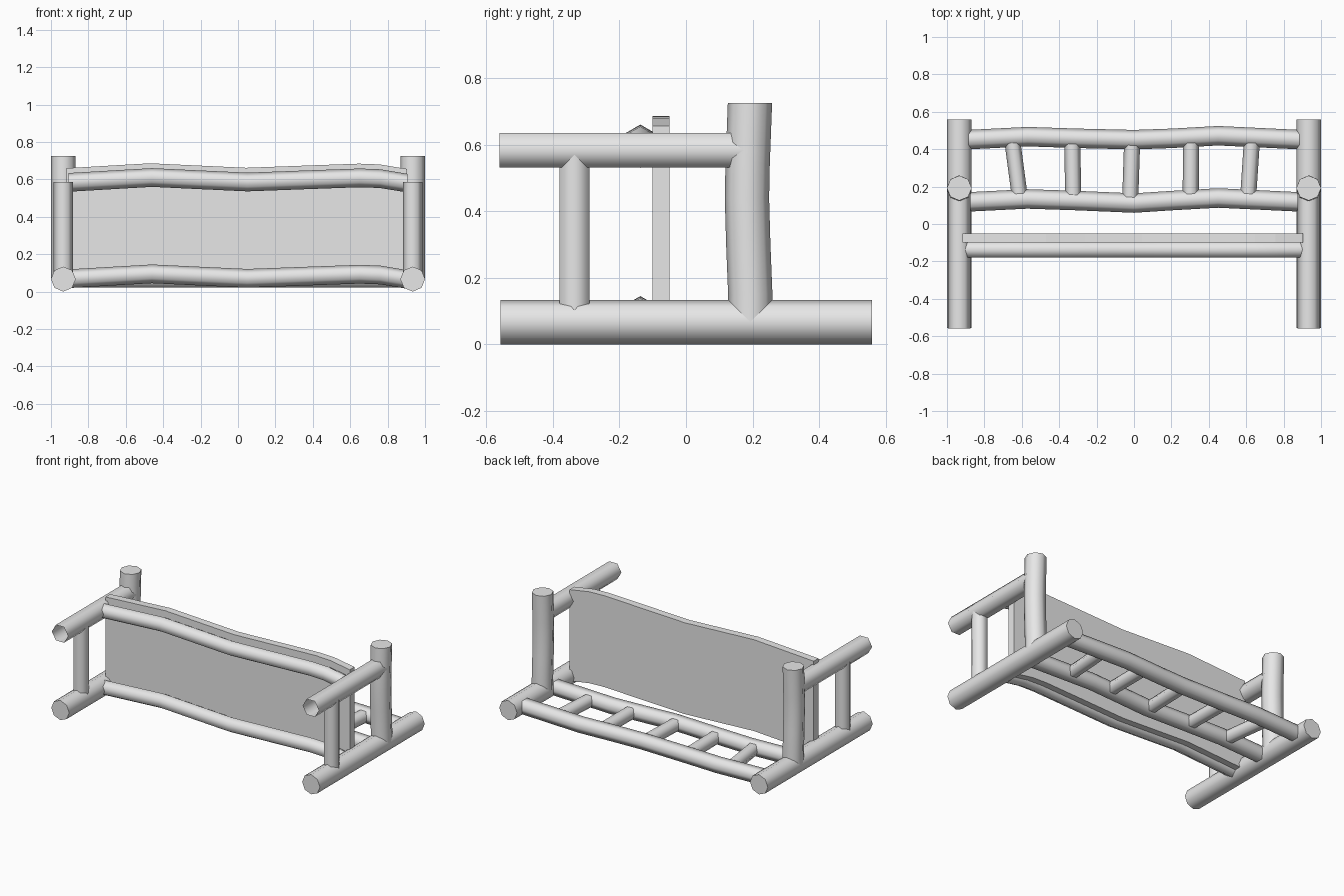
import bpy
import bmesh
import math
from mathutils import Vector

old = bpy.data.objects.get("Cube")
if old:
    bpy.data.objects.remove(old, do_unlink=True)

grey = bpy.data.materials.new("plain_grey")
grey.use_nodes = True
grey.diffuse_color = (0.8, 0.8, 0.8, 1)
grey.node_tree.nodes["Principled BSDF"].inputs["Base Color"].default_value = (0.8, 0.8, 0.8, 1)

X, Y, Z = Vector((1, 0, 0)), Vector((0, 1, 0)), Vector((0, 0, 1))


def finish(name, bm, smooth=True):
    bmesh.ops.recalc_face_normals(bm, faces=bm.faces)
    mesh = bpy.data.meshes.new(name)
    bm.to_mesh(mesh)
    bm.free()
    mesh.materials.append(grey)
    if smooth:
        mesh.shade_smooth()
        mesh.set_sharp_from_angle(angle=math.radians(65))
    obj = bpy.data.objects.new(name, mesh)
    bpy.context.collection.objects.link(obj)
    return obj


def log(name, path, radius, sides, axis, corner, capped=True):
    """Sweep a regular polygon along a path; one corner points along `corner`."""
    bm = bmesh.new()
    across = axis.cross(corner)
    rings = []
    for p in path:
        ring = []
        for i in range(sides):
            a = math.tau * i / sides
            offset = corner * math.cos(a) + across * math.sin(a)
            ring.append(bm.verts.new(Vector(p) + offset * radius))
        rings.append(ring)
    for r0, r1 in zip(rings, rings[1:]):
        for i in range(sides):
            j = (i + 1) % sides
            bm.faces.new((r0[i], r0[j], r1[j], r1[i]))
    if capped:
        bm.faces.new(rings[0])
        bm.faces.new(rings[-1])
    return finish(name, bm)


# End frames: base rail, bent back post, front post and open-ended armrest
for side, s in (("right", -1), ("left", 1)):
    x = 0.934 * s
    log(f"base_rail_{side}", [(x, -0.557, 0.067), (x, 0.558, 0.067)], 0.0665, 8, Y, Z)
    bend = [(0.067, 0.193), (0.15, 0.193), (0.3, 0.187), (0.44, 0.183), (0.54, 0.185), (0.725, 0.192)]
    log(f"back_post_{side}", [(x, y, z) for z, y in bend], 0.0665, 8, Z, X)
    log(f"front_post_{side}", [(x, -0.335, 0.067), (x, -0.335, 0.585)], 0.0525, 6, Z, X)
    log(f"armrest_{side}", [(x, -0.56, 0.583), (x, 0.19, 0.583)], 0.0605, 6, Y, X, capped=False)

# Wavy front logs, one above the other
wave = [(-0.905, 0), (-0.65, 0.015), (-0.46, 0.026), (-0.25, 0.016), (0.05, 0.002),
        (0.4, 0.015), (0.65, 0.024), (0.76, 0.02), (0.905, -0.004)]
for name, z in (("upper_front_log", 0.584), ("lower_front_log", 0.069)):
    log(name, [(x, -0.137, z + w) for x, w in wave], 0.05, 6, X, Z)

# Panel behind the front logs, its edges following the same wave
bm = bmesh.new()
edge = [(x * 1.005 - 0.007, w) for x, w in wave]
outline = [(x, 0.66 + w) for x, w in edge] + [(x, 0.045 + w) for x, w in reversed(edge)]
face = bm.faces.new([bm.verts.new((x, -0.1, z)) for x, z in outline])
moved = bmesh.ops.extrude_face_region(bm, geom=[face])["geom"]
bmesh.ops.translate(bm, vec=(0, 0.05, 0), verts=[g for g in moved if isinstance(g, bmesh.types.BMVert)])
finish("panel", bm, smooth=False)

# Rear ladder: two wavy logs joined by rungs
sway = [(-0.89, 0), (-0.57, 0.016), (-0.3, 0.007), (0, 0), (0.2, 0.007), (0.45, 0.021), (0.89, 0)]
log("inner_ladder_log", [(x, 0.118 + (w if x else -0.006), 0.067) for x, w in sway], 0.052, 6, X, Y)
log("outer_ladder_log", [(x, 0.451 + w, 0.067) for x, w in sway], 0.052, 6, X, Y)
for i, (near, far) in enumerate([(-0.61, -0.65), (-0.325, -0.33), (-0.02, -0.01), (0.303, 0.305), (0.61, 0.63)]):
    log(f"rung_{i + 1}", [(near, 0.14, 0.067), (far, 0.44, 0.067)], 0.043, 6, Y, X)
